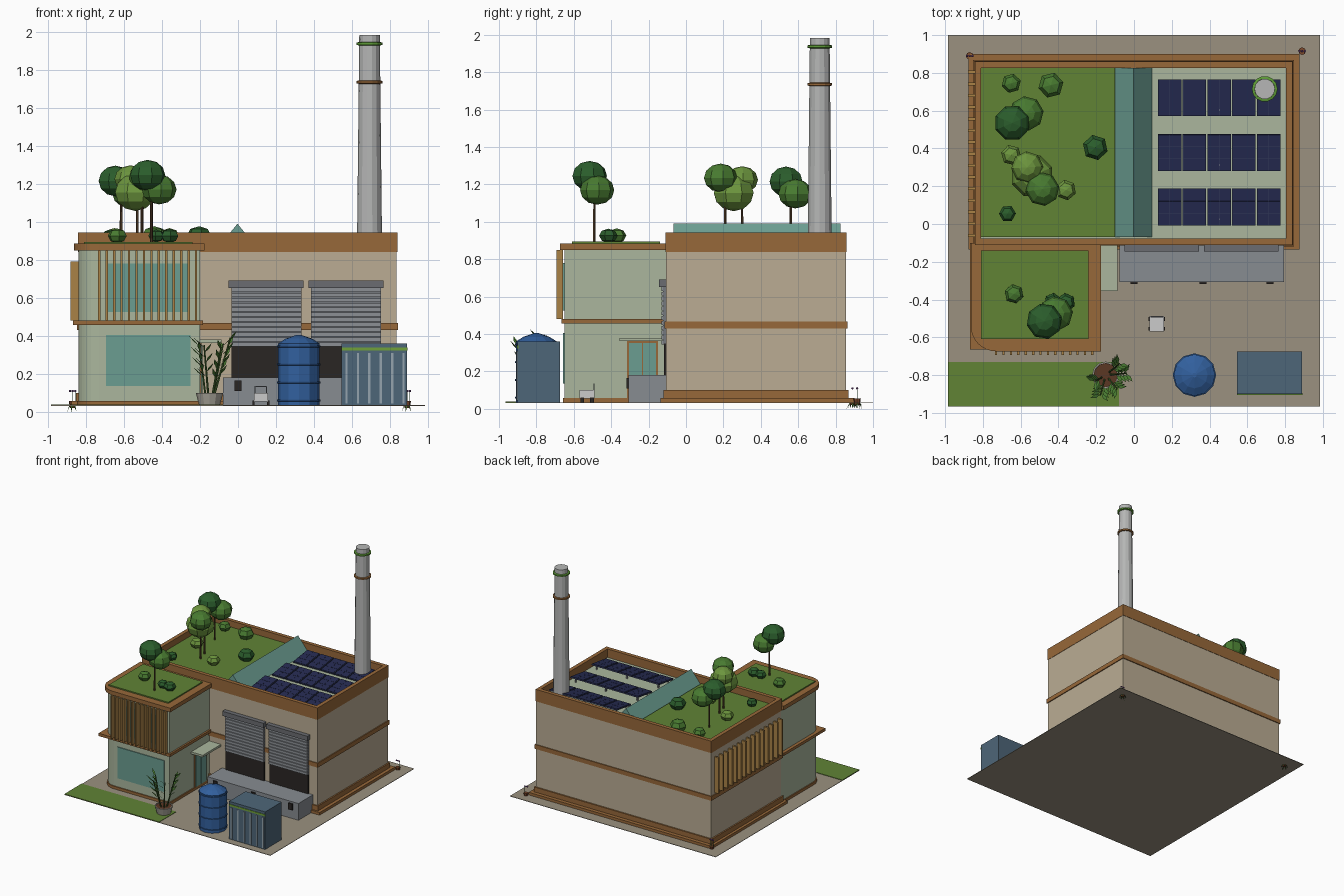
import bpy, bmesh, math, random
from mathutils import Matrix, Vector

if "Cube" in bpy.data.objects:
    bpy.data.objects.remove(bpy.data.objects["Cube"])
random.seed(4)
MATS = {}

def mat(hexcol):
    if hexcol not in MATS:
        m = bpy.data.materials.new("paint_" + hexcol)
        rgb = [(int(hexcol[i:i + 2], 16) / 255) ** 2.2 for i in (0, 2, 4)]
        m.diffuse_color = (*rgb, 1)
        m.use_nodes = True
        m.node_tree.nodes["Principled BSDF"].inputs["Base Color"].default_value = m.diffuse_color
        MATS[hexcol] = m
    return MATS[hexcol]

TAN, SAGE, BROWN, TEAL = "B9AB92", "A9B59C", "96683C", "6B9C90"
GRASS, STONE, DARK, WOOD = "618238", "99907F", "2E2A28", "A88148"
STEEL, NAVY, SHED, BLUE = "868B90", "2A2F52", "4F6678", "35609C"
LEAF = ["2F5E30", "4A7A34", "6C9440"]

def finish(name, bm, col):
    me = bpy.data.meshes.new(name)
    bm.to_mesh(me)
    bm.free()
    ob = bpy.data.objects.new(name, me)
    bpy.context.collection.objects.link(ob)
    if col:
        me.materials.append(mat(col))
    return ob

def boxes(name, items, col=None):
    """One object from boxes given as (x0, x1, y0, y1, z0, z1)."""
    bm = bmesh.new()
    for a, b, c, d, e, f in items:
        m = Matrix.Translation(((a + b) / 2, (c + d) / 2, (e + f) / 2)) @ Matrix.Diagonal((b - a, d - c, f - e, 1))
        bmesh.ops.create_cube(bm, size=1, matrix=m)
    return finish(name, bm, col)

def box(name, *dims, col=None):
    return boxes(name, [dims], col)

def ring(name, x0, x1, y0, y1, z0, z1, t, col):
    """Rectangular frame of wall thickness t."""
    return boxes(name, [(x0, x1, y0, y0 + t, z0, z1), (x0, x1, y1 - t, y1, z0, z1),
                        (x0, x0 + t, y0 + t, y1 - t, z0, z1), (x1 - t, x1, y0 + t, y1 - t, z0, z1)], col)

def lathe(name, x, y, prof, n, col=None, smooth=False):
    """Closed solid of revolution from (radius, z) points."""
    bm = bmesh.new()
    loops = [[bm.verts.new((x + r * math.cos(2 * math.pi * i / n), y + r * math.sin(2 * math.pi * i / n), z))
              for i in range(n)] for r, z in prof]
    for a, b in zip(loops, loops[1:]):
        for i in range(n):
            bm.faces.new((a[i], a[(i + 1) % n], b[(i + 1) % n], b[i]))
    bm.faces.new(loops[0][::-1])
    bm.faces.new(loops[-1])
    return finish(name, bm, col)

def prism(name, pts, z0, z1, col):
    bm = bmesh.new()
    f = bm.faces.new([bm.verts.new((x, y, z0)) for x, y in pts])
    top = bmesh.ops.extrude_face_region(bm, geom=[f])["geom"]
    bmesh.ops.translate(bm, vec=(0, 0, z1 - z0), verts=[v for v in top if isinstance(v, bmesh.types.BMVert)])
    bmesh.ops.recalc_face_normals(bm, faces=bm.faces)
    return finish(name, bm, col)

def blob(name, x, y, z, r, col, seg=8, rings=6, sz=0.85):
    bm = bmesh.new()
    m = Matrix.Translation((x, y, z)) @ Matrix.Rotation(random.random(), 4, 'Z') @ Matrix.Diagonal((1, 1, sz, 1))
    bmesh.ops.create_uvsphere(bm, u_segments=seg, v_segments=rings, radius=r, matrix=m)
    return finish(name, bm, col)

def annex_plan(o):
    """Annex footprint grown by o, rounded at the front left."""
    r = 0.11 + o
    arc = [(-0.73 - r * math.cos(t), -0.54 - r * math.sin(t)) for t in [math.pi / 16 * i for i in range(9)]]
    return [(-0.84 - o, -0.10)] + arc + [(-0.20 + o, -0.65 - o), (-0.20 + o, -0.10)]

# ground and lawn
box("paving", -0.985, 0.985, -0.965, 1.0, 0.031, 0.035, col=STONE)
box("lawn", -0.985, -0.08, -0.965, -0.73, 0.032, 0.039, col=GRASS)

# main hall with bands, parapet and roof
X0, X1, Y0, Y1 = -0.84, 0.835, -0.107, 0.856
box("hall_walls", X0, X1, Y0, Y1, 0.035, 0.86, col=TAN)
box("hall_plinth", -0.875, 0.875, -0.135, 0.90, 0.033, 0.058, col=BROWN)
for nm, g, z0, z1 in (("base_band", 0.012, 0.058, 0.10), ("middle_band", 0.008, 0.43, 0.467)):
    box("hall_" + nm, X0 - g, X1 + g, Y0 - g, Y1 + g, z0, z1, col=BROWN)
ring("hall_parapet", X0 - .003, X1 + .003, Y0 - .003, Y1 + .003, 0.84, 0.943, 0.033, BROWN)
box("hall_roof", -0.81, 0.81, -0.08, 0.83, 0.855, 0.87, col=SAGE)
box("hall_green_roof", -0.81, -0.10, -0.068, 0.825, 0.87, 0.89, col=GRASS)

# ridge skylight
bm = bmesh.new()
a, b = [[bm.verts.new((x, y, z)) for x, z in ((-0.10, 0.87), (0.095, 0.87), (-0.003, 0.99))] for y in (-0.068, 0.825)]
for f in (a, b[::-1], *[(a[i], b[i], b[(i + 1) % 3], a[(i + 1) % 3]) for i in range(3)]):
    bm.faces.new(f)
bmesh.ops.recalc_face_normals(bm, faces=bm.faces)
finish("skylight", bm, TEAL)

# solar panel rows, slightly tilted
for r, yc in enumerate((0.668, 0.378, 0.09)):
    cells, frames = [], []
    for i in range(5):
        x = 0.127 + i * 0.131
        frames.append((x, x + 0.124, -0.098, 0.098, -0.006, 0.003))
        for j in range(2):
            for k in range(3):
                cells.append((x + .003 + j * .0595, x + .0615 + j * .0595, -0.096 + k * .0645, -0.033 + k * .0645, 0, 0.006))
    legs = boxes("solar_legs_%d" % r, [(x, x + .01, y, y + .01, 0.87, 0.90) for x in (.15, .45, .74) for y in (yc - .07, yc + .06)], STEEL)
    for ob in (boxes("solar_cells_%d" % r, cells, NAVY), boxes("solar_frames_%d" % r, frames, "3A4060")):
        ob.location = (0, yc, 0.905)
        ob.rotation_euler = (math.radians(8), 0, 0)

# chimney
lathe("chimney", 0.692, 0.715, [(0.066, 0.87), (0.054, 1.984)], 14, "B4B5B4")
for nm, z, c in (("top_ring", 1.937, "5E9A3A"), ("middle_ring", 1.735, BROWN)):
    lathe("chimney_" + nm, 0.692, 0.715, [(0.056, z - .009), (0.068, z - .006), (0.068, z + .006), (0.056, z + .009)], 14, c)

# timber fins on the left wall
boxes("left_fins", [(-0.88, -0.84, y - .008, y + .008, 0.48, 0.79)
                    for y in [-0.06 + 0.0617 * i for i in range(15)]], WOOD)

# front annex
prism("annex_walls", annex_plan(0), 0.035, 0.86, SAGE)
prism("annex_base", annex_plan(0.008), 0.035, 0.058, BROWN)
box("annex_ledge", -0.868, -0.185, -0.665, -0.10, 0.457, 0.481, col=BROWN)
prism("annex_cornice", annex_plan(0.024), 0.85, 0.885, BROWN)
box("annex_green_roof", -0.81, -0.24, -0.61, -0.14, 0.88, 0.895, col=GRASS)
box("annex_upper_window", -0.695, -0.255, -0.657, -0.64, 0.525, 0.78, col=TEAL)
box("annex_lower_window", -0.695, -0.25, -0.657, -0.64, 0.135, 0.405, col=TEAL)
boxes("annex_front_fins", [(x - .006, x + .006, -0.693, -0.657, 0.48, 0.85)
                           for x in [-0.73 + 0.0392 * i for i in range(14)]], WOOD)

# side entrance
box("door_frame", -0.21, -0.192, -0.315, -0.15, 0.05, 0.365, col=BROWN)
boxes("door_leaves", [(-0.20, -0.188, y, y + .07, 0.06, 0.352) for y in (-0.305, -0.23)], TEAL)
box("door_canopy", -0.20, -0.088, -0.355, -0.107, 0.362, 0.38, col=SAGE)

# loading dock with bumpers and roller shutters
box("loading_dock", -0.078, 0.793, -0.307, -0.10, 0.035, 0.18, col=STEEL)
boxes("dock_bumpers", [(x - .019, x + .019, -0.317, -0.30, 0.11, 0.165) for x in (0.0, 0.365, 0.72)], DARK)
for i, x in enumerate((-0.035, 0.385)):
    box("dock_opening_%d" % i, x, x + 0.368, -0.118, -0.10, 0.18, 0.35, col=DARK)
    box("shutter_back_%d" % i, x, x + 0.368, -0.122, -0.10, 0.345, 0.66, col="74787D")
    boxes("shutter_slats_%d" % i, [(x, x + 0.368, -0.130, -0.12, z, z + 0.021)
                                   for z in [0.345 + 0.026 * k for k in range(12)]], "8B8F94")
    box("shutter_box_%d" % i, x - 0.014, x + 0.38, -0.145, -0.10, 0.652, 0.692, col="6A6C70")

# roof trees: trunks, then crowns
for i, (x, y, z) in enumerate(((-.455, -.49, 1.2), (-.505, .21, 1.2), (-.53, .30, 1.2), (-.615, .56, 1.18))):
    lathe("tree_trunk_%d" % i, x, y, [(.008, .87), (.006, z)], 6, "5A4430")
CROWNS = [(-.475, -.515, 1.245, .095, 0), (-.415, -.475, 1.17, .092, 1), (-.54, .255, 1.155, .115, 2),
          (-.485, .185, 1.235, .09, 1), (-.565, .30, 1.225, .085, 2), (-.645, .535, 1.215, .095, 0), (-.57, .585, 1.15, .092, 1)]
for i, (x, y, z, r, c) in enumerate(CROWNS):
    blob("tree_crown_%d" % i, x, y, z, r, LEAF[c])
BUSHES = [(-.65, .745, .052, 1), (-.44, .735, .068, 1), (-.205, .405, .068, 0), (-.67, .055, .045, 0), (-.65, .365, .055, 2),
          (-.36, .18, .055, 2), (-.36, -.415, .05, 0), (-.635, -.37, .052, 1), (-.43, -.41, .045, 0)]
for i, (x, y, r, c) in enumerate(BUSHES):
    blob("roof_bush_%d" % i, x, y, .926, r, LEAF[c], 6, 4, 0.75)

# water tank
lathe("water_tank", 0.32, -0.80, [(.11, .035), (.11, .36), (.07, .385), (.012, .405)], 12, BLUE)
for i in range(4):
    z = 0.06 + 0.095 * i
    lathe("tank_hoop_%d" % i, 0.32, -0.80, [(.108, z - .006), (.115, z - .004), (.115, z + .004), (.108, z + .006)], 12, "2F5488")

# storage container
box("container", 0.545, 0.89, -0.90, -0.675, 0.035, 0.36, col=SHED)
boxes("container_ribs", [(x, x + .012, -0.906, -0.895, 0.045, 0.31) for x in [0.565 + 0.06 * i for i in range(6)]], "93A2AC")
box("container_stripe", 0.545, 0.892, -0.904, -0.895, 0.322, 0.338, col="6FA03C")

# small cart
box("cart_body", 0.083, 0.158, -0.57, -0.488, 0.055, 0.10, col="BFC1C0")
boxes("cart_wheels", [(x, x + .012, y, y + .02, 0.035, 0.06) for x in (.076, .153) for y in (-.565, -.513)], DARK)
boxes("cart_handle", [(x, x + .005, -.495, -.49, .10, .135) for x in (.088, .148)] + [(.088, .153, -.495, -.49, .13, .135)], STEEL)

# planter with bamboo
PX, PY = -0.15, -0.80
lathe("planter", PX, PY, [(.055, .035), (.072, .10), (.064, .10), (.062, .092)], 12, "A8A499")
lathe("planter_soil", PX, PY, [(.062, .085), (.063, .097)], 12, "5B3A28")
stalks, leaves = bmesh.new(), bmesh.new()
for ang, lean, h in ((-105, .085, .26), (-50, .07, .25), (5, .085, .30), (40, .07, .27), (-150, .04, .27)):
    d = Vector((math.cos(math.radians(ang)), math.sin(math.radians(ang)), 0))
    p, q = Vector((PX, PY, .09)) + d * .025, Vector((PX, PY, .09 + h)) + d * (.025 + lean)
    m = Matrix.Translation((p + q) / 2) @ (q - p).to_track_quat('Z', 'Y').to_matrix().to_4x4()
    bmesh.ops.create_cone(stalks, cap_ends=True, segments=6, radius1=.006, radius2=.004, depth=(q - p).length, matrix=m)
    for k in range(7):
        s = p.lerp(q, 0.35 + 0.1 * k)
        t = math.radians(ang + (55 if k % 2 else -55))
        e = Vector((math.cos(t), math.sin(t), 0.9)) * .058
        w = Vector((-math.sin(t), math.cos(t), 0)) * .01
        leaves.faces.new([leaves.verts.new(v) for v in (s, s + e * .5 + w, s + e, s + e * .5 - w)])
finish("bamboo_stalks", stalks, "4C6B35")
finish("bamboo_leaves", leaves, LEAF[1])

# corner flower pots with drooping leaves and flowers
for i, (x, y) in enumerate(((-.87, .89), (.89, .915))):
    lathe("corner_pot_%d" % i, x, y, [(.014, .02), (.02, .056)], 8, "7A4A30")
    bm = bmesh.new()
    for k in range(7):
        t = k * 2 * math.pi / 7
        d, w = Vector((math.cos(t), math.sin(t), 0)), Vector((-math.sin(t), math.cos(t), 0)) * .005
        c = Vector((x, y, .03))
        bm.faces.new([bm.verts.new(v) for v in (c, c + d * .018 + w, c + d * .033 - Vector((0, 0, .03)), c + d * .018 - w)])
    finish("corner_leaves_%d" % i, bm, LEAF[1])
    boxes("flower_stems_%d" % i, [(x + o - .001, x + o + .001, y - .001, y + .001, .05, .11) for o in (-.014, 0, .014)], LEAF[0])
    for o in (-.014, 0, .014):
        blob("flower", x + o, y, .11, .007, "7A4E8C", 6, 4)
